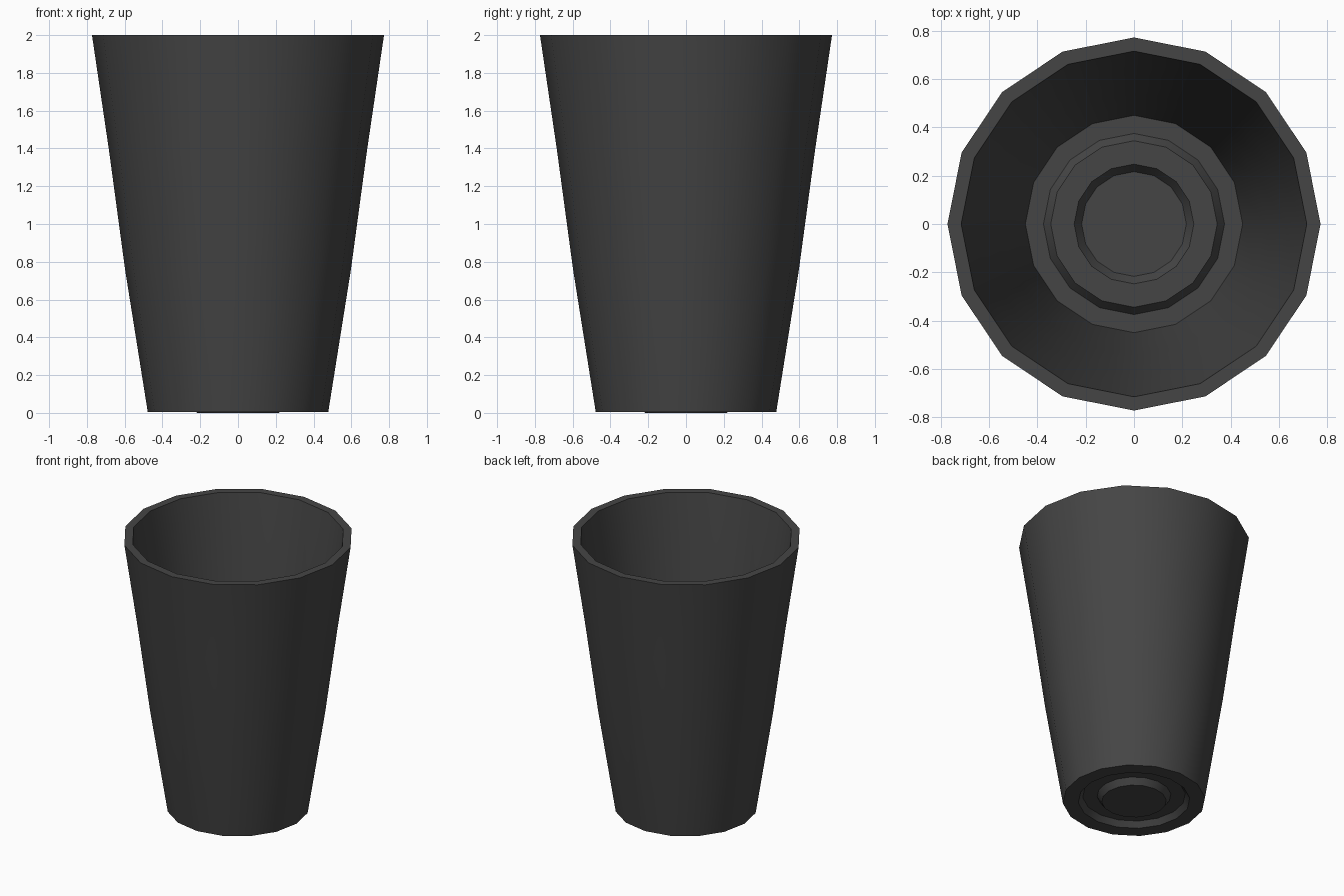
import bpy, bmesh, math

if "Cube" in bpy.data.objects:
    bpy.data.objects.remove(bpy.data.objects["Cube"])

SIDES = 16

# Closed cross-section (radius, height): underside, outer wall, rim, inner wall, floor
profile = [
    (0.0, 0.0), (0.217, 0.0), (0.248, 0.045), (0.345, 0.045), (0.375, 0.006), (0.478, 0.006),
    (0.598, 0.76), (0.683, 1.39), (0.773, 2.0),
    (0.716, 2.0), (0.626, 1.39), (0.545, 0.76), (0.45, 0.045),
    (0.375, 0.045), (0.345, 0.085), (0.248, 0.085), (0.217, 0.04), (0.0, 0.04),
]


def lathe(name, points):
    """Revolve a profile around z; points on the axis become n-gon caps."""
    bm = bmesh.new()
    rings = []
    for r, z in points:
        if r > 0:
            rings.append([bm.verts.new((r * math.cos(2 * math.pi * i / SIDES),
                                        r * math.sin(2 * math.pi * i / SIDES), z))
                          for i in range(SIDES)])
    for a, b in zip(rings, rings[1:]):
        for i in range(SIDES):
            j = (i + 1) % SIDES
            bm.faces.new((a[i], a[j], b[j], b[i]))
    bm.faces.new(list(reversed(rings[0])))
    bm.faces.new(rings[-1])
    bmesh.ops.recalc_face_normals(bm, faces=bm.faces)
    mesh = bpy.data.meshes.new(name)
    bm.to_mesh(mesh)
    bm.free()
    obj = bpy.data.objects.new(name, mesh)
    bpy.context.collection.objects.link(obj)
    return obj


# Tapered cup with stepped base
cup = lathe("cup", profile)
dark = bpy.data.materials.new("dark_grey")
dark.diffuse_color = (0.06, 0.06, 0.06, 1)
dark.use_nodes = True
dark.node_tree.nodes["Principled BSDF"].inputs["Base Color"].default_value = dark.diffuse_color
cup.data.materials.append(dark)

# Smooth walls, sharp rims and steps
bpy.context.view_layer.objects.active = cup
cup.select_set(True)
bpy.ops.object.shade_smooth_by_angle(angle=math.radians(30))
